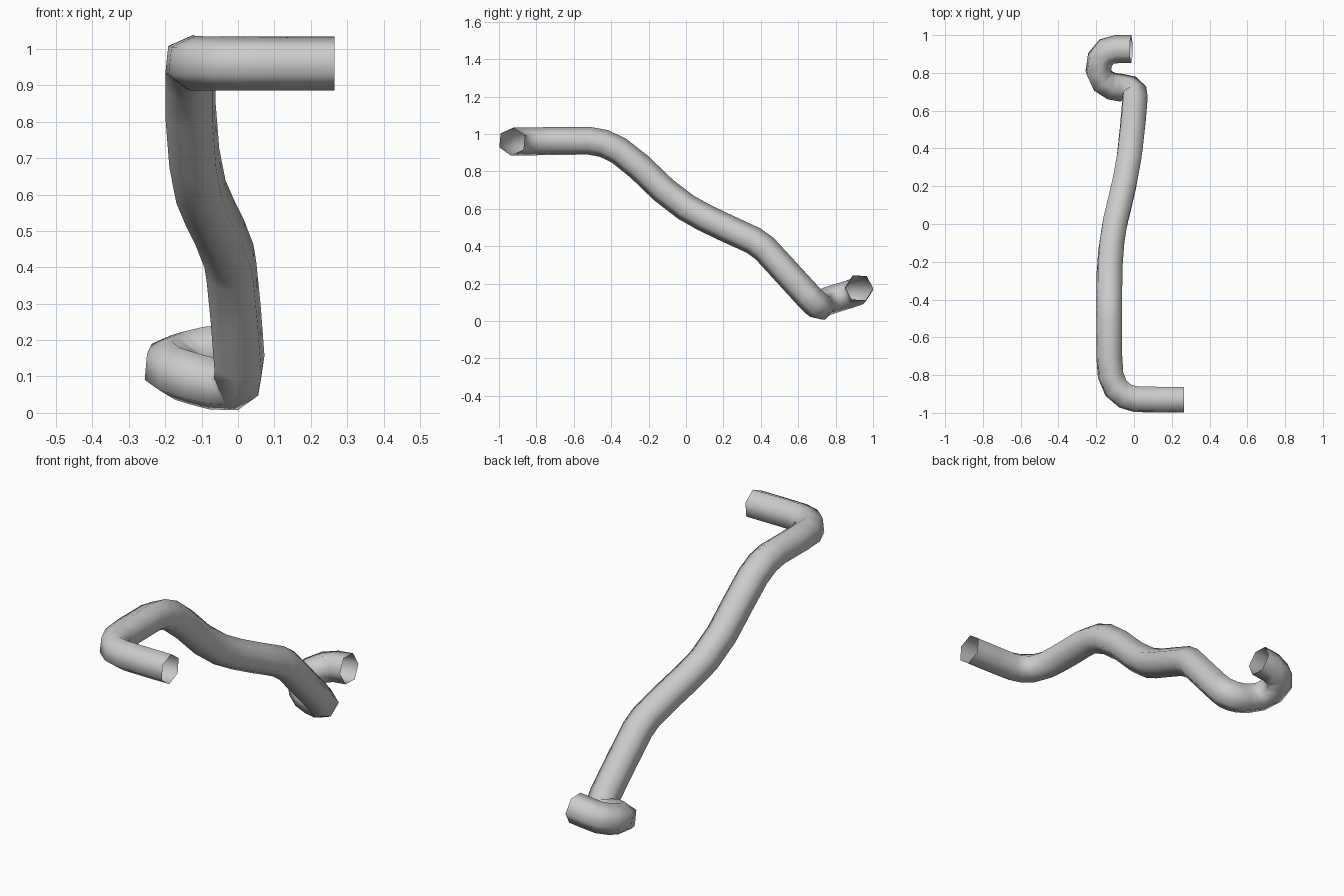
import bpy, bmesh, math
from mathutils import Vector

if "Cube" in bpy.data.objects:
    bpy.data.objects.remove(bpy.data.objects["Cube"])

RADIUS, SIDES = 0.075, 6

# Centre line of the bent pipe, from the high end to the hooked low end
PATH = [Vector(p) for p in [
    (0.265, -0.93, 0.96), (0.12, -0.93, 0.96), (0.01, -0.928, 0.96),
    (-0.045, -0.912, 0.96), (-0.095, -0.87, 0.96), (-0.124, -0.80, 0.961),
    (-0.131, -0.70, 0.963), (-0.131, -0.52, 0.964), (-0.131, -0.44, 0.95),
    (-0.131, -0.36, 0.912), (-0.13, -0.25, 0.825), (-0.12, -0.12, 0.70),
    (-0.102, 0.0, 0.608), (-0.078, 0.10, 0.552), (-0.05, 0.22, 0.495),
    (-0.025, 0.36, 0.431), (-0.018, 0.42, 0.388), (-0.006, 0.53, 0.268),
    (0.004, 0.65, 0.137), (0.0, 0.69, 0.096), (-0.025, 0.715, 0.077),
    (-0.07, 0.722, 0.08), (-0.12, 0.73, 0.093), (-0.165, 0.758, 0.107),
    (-0.189, 0.81, 0.124), (-0.18, 0.87, 0.142), (-0.145, 0.913, 0.157),
    (-0.09, 0.926, 0.17), (-0.015, 0.926, 0.178)]]


def sweep(name, path, up, radius, sides):
    """Open tube swept along a path with minimal twist."""
    bm = bmesh.new()
    rings, prev = [], None
    for i, p in enumerate(path):
        a = (p - path[max(i - 1, 0)]).normalized()
        b = (path[min(i + 1, len(path) - 1)] - p).normalized()
        t = (a + b).normalized()
        if prev is not None:
            up = prev.rotation_difference(t) @ up
        up = (up - t * up.dot(t)).normalized()
        side = t.cross(up)
        rings.append([bm.verts.new(p + radius * (
            up * math.cos(k * math.tau / sides) + side * math.sin(k * math.tau / sides)))
            for k in range(sides)])
        prev = t
    for r, s in zip(rings, rings[1:]):
        for k in range(sides):
            n = (k + 1) % sides
            bm.faces.new((r[k], r[n], s[n], s[k])).smooth = True
    bmesh.ops.recalc_face_normals(bm, faces=bm.faces)
    # Open tube: make sure the normals point away from the centre line
    bm.faces.ensure_lookup_table()
    f = bm.faces[0]
    if f.normal.dot(f.calc_center_median() - (path[0] + path[1]) / 2) < 0:
        bmesh.ops.reverse_faces(bm, faces=bm.faces)
    mesh = bpy.data.meshes.new(name)
    bm.to_mesh(mesh)
    bm.free()
    obj = bpy.data.objects.new(name, mesh)
    bpy.context.collection.objects.link(obj)
    return obj


# Bent hexagonal pipe with open ends
sweep("bent_pipe", PATH, Vector((0, 0.1, 1)), RADIUS, SIDES)
